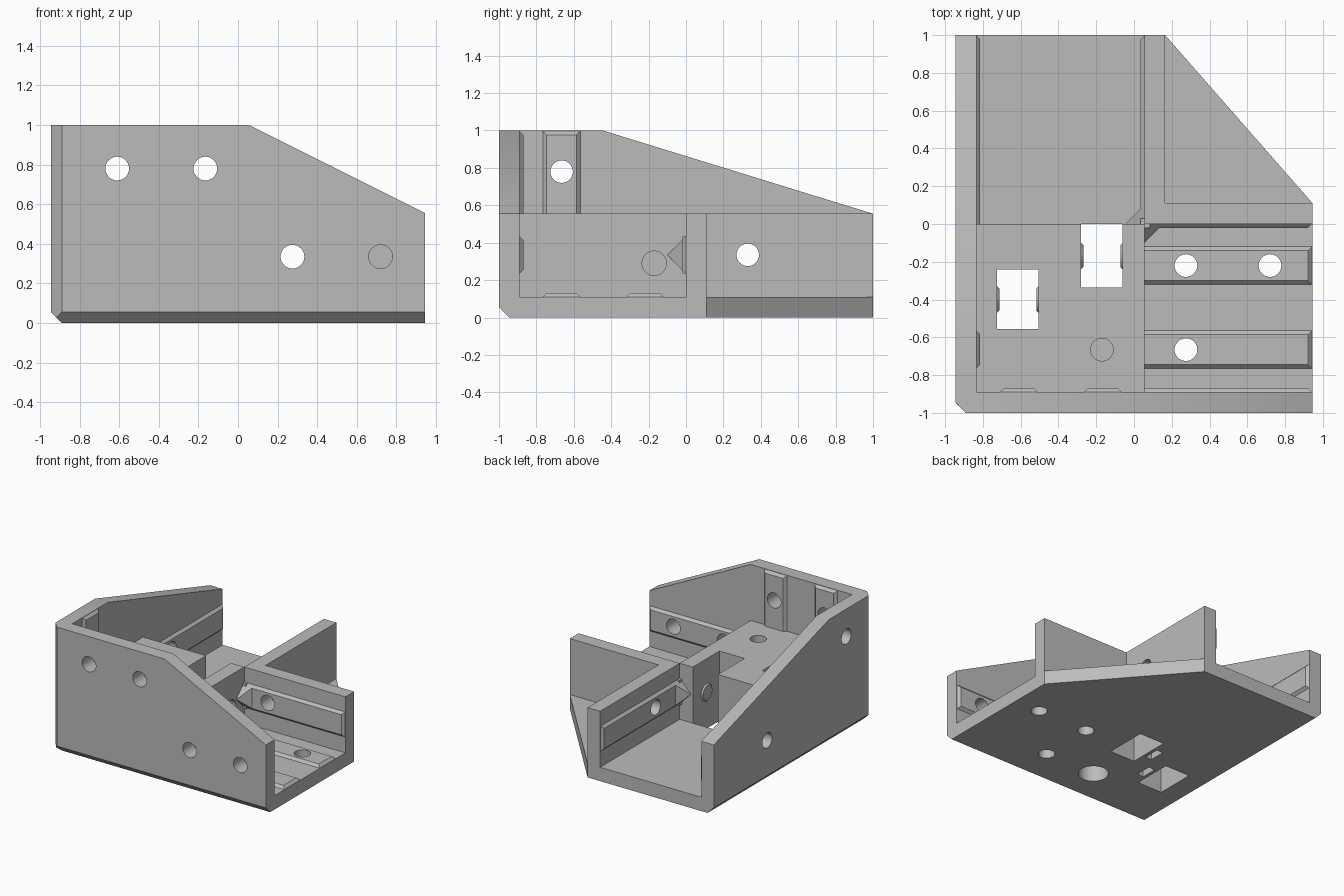
import bpy
import bmesh
from mathutils import Vector

if "Cube" in bpy.data.objects:
    bpy.data.objects.remove(bpy.data.objects["Cube"], do_unlink=True)

grey = bpy.data.materials.new("plain_grey")
grey.use_nodes = True
GREY = (0.5, 0.5, 0.5, 1)
grey.diffuse_color = GREY
grey.node_tree.nodes["Principled BSDF"].inputs["Base Color"].default_value = GREY

T = 0.11        # wall thickness
X, Y = 0.945, 1.0
IN_X, IN_Y = -X + T, -Y + T     # inner faces of the tall walls
MID = 0.055     # face of the central block and inner wall
LOW = 0.555     # height of the low walls
SLOT = 0.335    # height of the horizontal ribs
HOLE = 0.06


def finish(name, bm):
    bmesh.ops.recalc_face_normals(bm, faces=bm.faces)
    mesh = bpy.data.meshes.new(name)
    bm.to_mesh(mesh)
    bm.free()
    mesh.materials.append(grey)
    obj = bpy.data.objects.new(name, mesh)
    bpy.context.collection.objects.link(obj)
    return obj


def hull(name, points):
    bm = bmesh.new()
    for p in points:
        bm.verts.new(p)
    bmesh.ops.convex_hull(bm, input=bm.verts)
    bmesh.ops.dissolve_limit(bm, angle_limit=0.01, verts=bm.verts, edges=bm.edges)
    return finish(name, bm)


def box(name, lo, hi):
    return hull(name, [(x, y, z) for x in (lo[0], hi[0])
                       for y in (lo[1], hi[1]) for z in (lo[2], hi[2])])


def prism(name, outline, axis, lo, hi):
    """Extrude a convex outline along one axis."""
    points = []
    for h in (lo, hi):
        for a, b in outline:
            p = [a, b]
            p.insert(axis, h)
            points.append(p)
    return hull(name, points)


def cylinder(name, start, end, r1, r2=None):
    start, end = Vector(start), Vector(end)
    d = end - start
    bm = bmesh.new()
    bmesh.ops.create_cone(bm, cap_ends=True, segments=40, radius1=r1,
                          radius2=r1 if r2 is None else r2, depth=d.length)
    rot = d.to_track_quat('Z', 'Y')
    for v in bm.verts:
        v.co = rot @ v.co + (start + end) / 2
    return finish(name, bm)


def rib(name, start, along, normal, length):
    """Chamfered slot rib, bevelled at its far end and sunk into its wall."""
    start, along, normal = Vector(start), Vector(along), Vector(normal)
    side = along.cross(normal)
    points = []
    for height, half, end in ((-0.03, 0.1, 0), (0, 0.1, 0), (0.02, 0.08, 0.02)):
        for s in (-half, half):
            for t in (-0.02, length - end):
                points.append(start + along * t + side * s + normal * height)
    return hull(name, points)


def combine(target, tool, op):
    mod = target.modifiers.new(tool.name, 'BOOLEAN')
    mod.operation, mod.object, mod.solver = op, tool, 'EXACT'
    bpy.context.view_layer.objects.active = target
    bpy.ops.object.modifier_apply(modifier=mod.name)
    bpy.data.objects.remove(tool, do_unlink=True)


# Floor plate with one diagonal corner
bracket = prism("corner_bracket", [(-X, -Y), (X, -Y), (X, T), (0.165, Y), (-X, Y)], 2, 0, T)

# Tall sloped walls, low inner walls and the central block
solids = [
    prism("front_wall", [(-X, 0), (X, 0), (X, LOW), (MID, 1), (-X, 1)], 1, -Y, IN_Y),
    prism("side_wall", [(-Y, 0), (Y, 0), (Y, LOW), (-0.445, 1), (-Y, 1)], 0, -X, IN_X),
    box("low_cross_wall", (MID, 0, 0), (X, T, LOW)),
    box("low_long_wall", (MID, 0, 0), (MID + T, Y, LOW)),
    box("central_block", (IN_X - 0.03, IN_Y - 0.03, 0), (MID, 0, LOW)),
]
for s in solids:
    combine(bracket, s, 'UNION')

# Chamfers on the outer bottom edges and the outer corner
chamfers = [
    prism("front_chamfer", [(-1.1, 0.155), (-0.845, -0.1), (-1.1, -0.1)], 0, -2, 2),
    prism("side_chamfer", [(-1.045, 0.155), (-0.79, -0.1), (-1.045, -0.1)], 1, -2, 2),
    prism("corner_chamfer", [(-1.045, -0.845), (-0.79, -1.1), (-1.045, -1.1)], 2, -1, 2),
]
for c in chamfers:
    combine(bracket, c, 'DIFFERENCE')

# Pulley pockets, open at top and bottom
combine(bracket, box("side_pocket", (-0.725, -0.555, -1), (-0.505, -0.24, 2)), 'DIFFERENCE')
combine(bracket, box("back_pocket", (-0.28, -0.335, -1), (-0.06, 0, 2)), 'DIFFERENCE')

# Slot ribs on the floor and walls
RUN = X - MID - 0.003
ribs = [rib("floor_rib", (MID, y, T), (1, 0, 0), (0, 0, 1), RUN) for y in (-0.665, -0.22)]
ribs += [rib("front_upright_rib", (x, IN_Y, LOW), (0, 0, 1), (0, 1, 0), 0.442)
         for x in (-0.61, -0.165)]
ribs += [
    rib("side_upright_rib", (IN_X, -0.665, LOW), (0, 0, 1), (1, 0, 0), 0.442),
    rib("front_rib", (MID, IN_Y, SLOT), (1, 0, 0), (0, 1, 0), RUN),
    rib("side_rib", (IN_X, 0, SLOT), (0, 1, 0), (1, 0, 0), 0.997),
    rib("cross_wall_rib", (MID, 0, SLOT), (1, 0, 0), (0, -1, 0), RUN),
    rib("long_wall_rib", (MID, 0, SLOT), (0, 1, 0), (-1, 0, 0), 0.997),
]

# Pointed flares where the ribs meet the block
for along, out in (((1, 0, 0), (0, -1, 0)), ((0, 1, 0), (-1, 0, 0))):
    a, n = Vector(along), Vector(out)
    root = Vector((MID, 0, SLOT))
    pts = [root + n * 0.1 - a * 0.01, root + n * 0.1]
    for z in (-0.1, 0.1):
        up = Vector((0, 0, z))
        pts += [root + up + a * t + n * d for t, d in
                ((-0.01, 0), (0.1, 0), (-0.01, -0.02), (0.1, -0.02))]
    ribs.append(hull("rib_flare", pts))

# Washer bosses inside the pockets
AXLE = 0.29
for y, faces in ((-0.4, (-0.725, -0.505)), (-0.17, (-0.28, -0.06))):
    for x, d in zip(faces, (1, -1)):
        ribs.append(cylinder("washer_boss", (x - d * 0.01, y, AXLE),
                             (x + d * 0.012, y, AXLE), 0.08, 0.058))
for r in ribs:
    combine(bracket, r, 'UNION')

# Bolt holes through walls and floor
cuts = []
for x, z in ((-0.61, 0.78), (-0.165, 0.78), (0.275, SLOT), (0.72, SLOT)):
    cuts.append(cylinder("front_hole", (x, -2, z), (x, -0.7, z), HOLE))
cuts.append(cylinder("side_hole", (-2, -0.665, 0.78), (-0.75, -0.665, 0.78), HOLE))
for p in (0.33, 0.775):
    cuts.append(cylinder("side_through_hole", (-2, p, SLOT), (2, p, SLOT), HOLE))
for x in (0.275, 0.72):
    cuts.append(cylinder("cross_hole", (x, -0.1, SLOT), (x, 0.5, SLOT), HOLE))
    for y in (-0.665, -0.22):
        cuts.append(cylinder("floor_hole", (x, y, -1), (x, y, 0.2), HOLE))

# Hidden bolt seat: wide from below, narrow from above, thin web between
cuts.append(cylinder("bolt_seat", (-0.17, -0.665, -1), (-0.17, -0.665, 0.43), 0.11))
cuts.append(cylinder("bolt_bore", (-0.17, -0.665, 0.445), (-0.17, -0.665, 1), HOLE))

# Axle bores with head recess and nut trap
for y, head, seat, nut in ((-0.4, -2, -0.78, -0.45), (-0.17, 2, 0.0, -0.335)):
    cuts.append(cylinder("axle_head", (head, y, AXLE), (seat, y, AXLE), 0.065))
    cuts.append(cylinder("axle_bore", (seat + (0.01 if head > 0 else -0.01), y, AXLE),
                         (nut, y, AXLE), 0.035))
    cuts.append(box("nut_trap", (nut - 0.028, y - 0.065, -1), (nut + 0.028, y + 0.065, 0.355)))
for c in cuts:
    combine(bracket, c, 'DIFFERENCE')

# Smooth bores, sharp edges
bpy.ops.object.select_all(action='DESELECT')
bracket.select_set(True)
bpy.context.view_layer.objects.active = bracket
bpy.ops.object.shade_smooth_by_angle()
